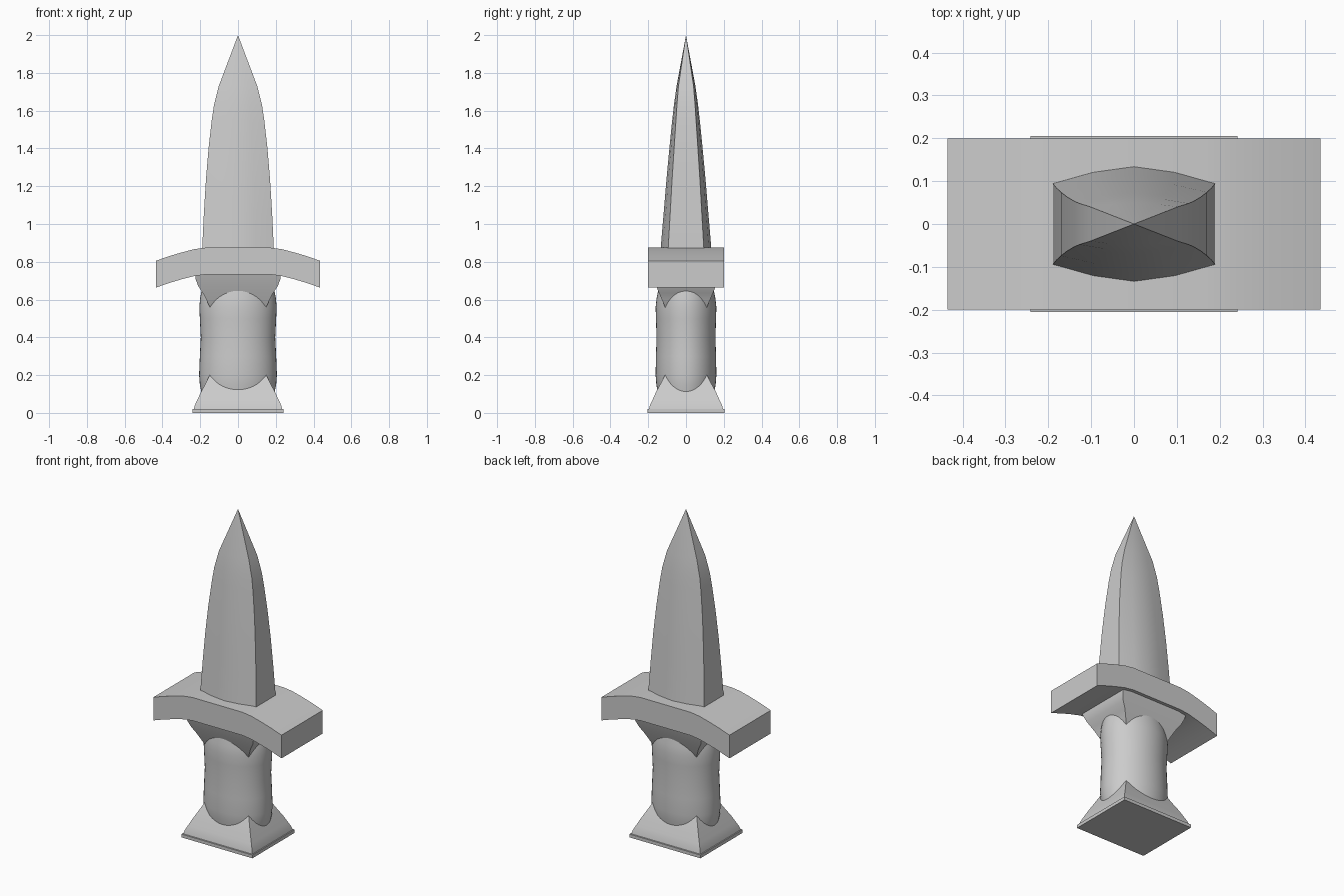
import bpy, bmesh, math

cube = bpy.data.objects.get("Cube")
if cube:
    bpy.data.objects.remove(cube)

steel = bpy.data.materials.new("grey")
steel.use_nodes = True
GREY = (0.6, 0.6, 0.6, 1)
steel.diffuse_color = GREY
steel.node_tree.nodes["Principled BSDF"].inputs["Base Color"].default_value = GREY


def loft(name, rings, angle=30):
    """Skin a stack of equal rings, cap both ends and shade by angle."""
    bm = bmesh.new()
    loops = [[bm.verts.new(p) for p in ring] for ring in rings]
    n = len(loops[0])
    for a, b in zip(loops, loops[1:]):
        for i in range(n):
            j = (i + 1) % n
            bm.faces.new((a[i], a[j], b[j], b[i]))
    bm.faces.new(loops[0][::-1])
    bm.faces.new(loops[-1])
    bmesh.ops.remove_doubles(bm, verts=bm.verts, dist=0.0005)
    bmesh.ops.recalc_face_normals(bm, faces=bm.faces)
    mesh = bpy.data.meshes.new(name)
    bm.to_mesh(mesh)
    bm.free()
    obj = bpy.data.objects.new(name, mesh)
    bpy.context.collection.objects.link(obj)
    mesh.materials.append(steel)
    bpy.ops.object.select_all(action='DESELECT')
    obj.select_set(True)
    bpy.context.view_layer.objects.active = obj
    bpy.ops.object.shade_smooth_by_angle(angle=math.radians(angle))
    return obj


def rectangle(x, y, z):
    return [(-x, -y, z), (x, -y, z), (x, y, z), (-x, y, z)]


def ellipse(x, y, z, n=48):
    turns = [math.tau * i / n for i in range(n)]
    return [(x * math.cos(t), y * math.sin(t), z) for t in turns]


def blade_section(half_width, edge, ridge, z):
    """Flat narrow sides with bowed broad faces."""
    front = [(half_width * s, -(edge + (ridge - edge) * (1 - abs(s) ** 1.6)), z)
             for s in (-1, -0.5, 0, 0.5, 1)]
    return front + [(-x, -y, z) for x, y, z in front]


# Blade: half width, side half depth, centre half depth, height
blade = [(0.19, 0.095, 0.135, 0.86), (0.181, 0.084, 0.119, 1.05),
         (0.17, 0.074, 0.104, 1.23), (0.156, 0.063, 0.088, 1.4),
         (0.139, 0.053, 0.073, 1.55), (0.127, 0.048, 0.064, 1.63),
         (0.102, 0.04, 0.05, 1.73), (0, 0, 0, 2)]
loft("blade", [blade_section(*row) for row in blade])

# Arched guard, bent down toward both ends
arch = [(0.435, 0.805), (0.37, 0.828), (0.3, 0.849), (0.23, 0.867), (0.17, 0.875)]
stations = [(-x, z) for x, z in arch] + [(x, z) for x, z in reversed(arch)]
loft("guard", [[(x, -0.2, z), (x, 0.2, z), (x, 0.2, z - 0.142), (x, -0.2, z - 0.142)]
               for x, z in stations])

# Grip: waisted oval column
grip = [(0.192, 0.148, 0.1), (0.202, 0.157, 0.15), (0.206, 0.161, 0.2),
        (0.202, 0.159, 0.3), (0.197, 0.156, 0.4), (0.202, 0.159, 0.5),
        (0.205, 0.161, 0.56), (0.2, 0.155, 0.61), (0.19, 0.145, 0.66)]
loft("grip", [ellipse(*row) for row in grip])

# Four-sided flares that cut into both ends of the grip
pommel = [(0.235, 0.197, 0.015), (0.229, 0.191, 0.04), (0.215, 0.177, 0.07),
          (0.196, 0.159, 0.11), (0.175, 0.137, 0.15), (0.15, 0.111, 0.2),
          (0.1, 0.07, 0.26)]
loft("pommel", [rectangle(*row) for row in pommel])

collar = [(0.1, 0.07, 0.5), (0.15, 0.111, 0.56), (0.168, 0.128, 0.6),
          (0.186, 0.143, 0.635), (0.21, 0.157, 0.67), (0.225, 0.172, 0.71),
          (0.227, 0.18, 0.735)]
loft("collar", [rectangle(*row) for row in collar])

# Thin foot plate
loft("foot_plate", [rectangle(0.241, 0.205, z) for z in (0, 0.02)])
